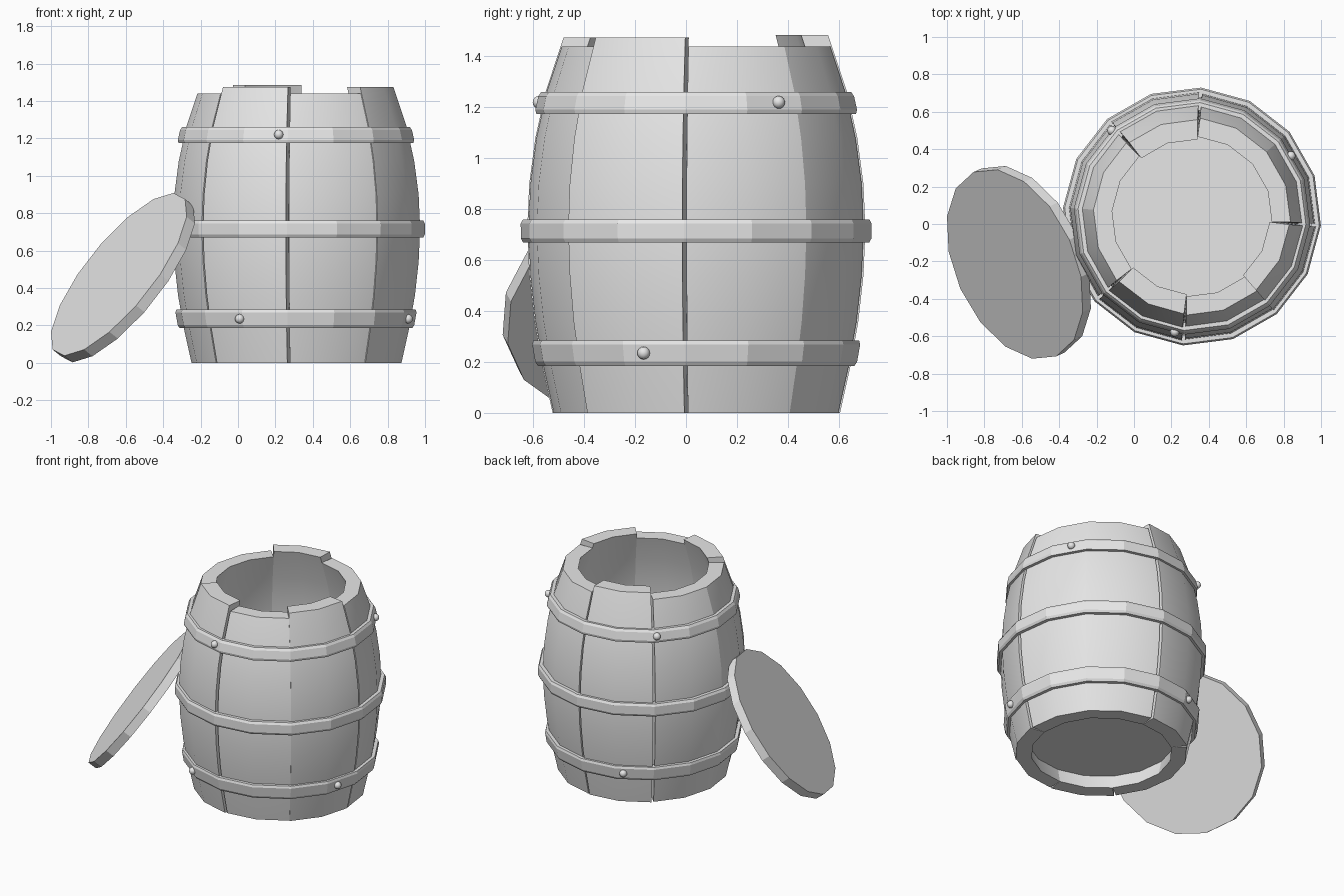
import bpy, bmesh, math
from mathutils import Vector

if "Cube" in bpy.data.objects:
    bpy.data.objects.remove(bpy.data.objects["Cube"], do_unlink=True)

CX, CY = 0.31, 0.04          # barrel axis
SIDES = 16
STEP = 360 / SIDES
START = -4                   # angle of the first stave edge
WALL = 0.10

grey = bpy.data.materials.new("plain_grey")
grey.use_nodes = True
grey.diffuse_color = (0.8, 0.8, 0.8, 1)
grey.node_tree.nodes["Principled BSDF"].inputs["Base Color"].default_value = (0.8, 0.8, 0.8, 1)

# Barrel silhouette: height, radius
PROFILE = [(0, 0.56), (0.18, 0.60), (0.36, 0.632), (0.54, 0.652), (0.72, 0.66),
           (0.9, 0.652), (1.08, 0.628), (1.26, 0.588), (1.44, 0.528)]


def radius_at(z):
    for (z0, r0), (z1, r1) in zip(PROFILE, PROFILE[1:]):
        if z <= z1 or z1 == PROFILE[-1][0]:
            return r0 + (r1 - r0) * (z - z0) / (z1 - z0)


def polar(angle, r, z):
    a = math.radians(angle)
    return Vector((CX + r * math.cos(a), CY + r * math.sin(a), z))


def finish(bm, name, smooth_angle=None):
    bmesh.ops.recalc_face_normals(bm, faces=bm.faces)
    mesh = bpy.data.meshes.new(name)
    bm.to_mesh(mesh)
    bm.free()
    mesh.materials.append(grey)
    obj = bpy.data.objects.new(name, mesh)
    bpy.context.collection.objects.link(obj)
    if smooth_angle:
        bpy.ops.object.select_all(action='DESELECT')
        obj.select_set(True)
        bpy.context.view_layer.objects.active = obj
        bpy.ops.object.shade_smooth_by_angle(angle=math.radians(smooth_angle))
    return obj


def bridge(bm, rings, closed=False):
    pairs = list(zip(rings, rings[1:]))
    if closed:
        pairs.append((rings[-1], rings[0]))
    for a, b in pairs:
        n = len(a)
        for i in range(n):
            j = (i + 1) % n
            bm.faces.new((a[i], a[j], b[j], b[i]))


def stave(name, start, top, out, groove_a, groove_b):
    """Two-sided curved board; grooved edges are cut back on the outside."""
    bm = bmesh.new()
    angles = [start, start + STEP, start + 2 * STEP]
    outer = [angles[0] + groove_a, angles[1], angles[2] - groove_b]
    rings = []
    for z in [p[0] for p in PROFILE[:-1]] + [top]:
        r = radius_at(z)
        pts = [polar(a, r + out, z) for a in outer]
        pts += [polar(a, r - WALL, z) for a in reversed(angles)]
        rings.append([bm.verts.new(p) for p in pts])
    bridge(bm, rings)
    for ring in (rings[0], rings[-1]):
        for ids in ((0, 1, 4, 5), (1, 2, 3, 4)):
            bm.faces.new([ring[i] for i in ids])
    finish(bm, name, 30)


# Staves: some stand taller and slightly proud of the others
TOPS = {2: 1.485, 5: 1.475, 7: 1.475}
SEAMS = {0, 2, 3, 5, 6}
for k in range(8):
    stave(f"stave_{k + 1}", START + k * 2 * STEP, TOPS.get(k, 1.44),
          0.006 if k in TOPS else 0,
          0.7 if k in SEAMS else 0, 0.7 if (k + 1) % 8 in SEAMS else 0)


def hoop(name, low, high, thickness):
    """Faceted band that follows the slope of the barrel."""
    bm = bmesh.new()
    lip = 0.016
    section = [(low, -0.02), (low, thickness * 0.75), (low + lip, thickness),
               (high - lip, thickness), (high, thickness * 0.75), (high, -0.02)]
    rings = []
    for k in range(SIDES):
        rings.append([bm.verts.new(polar(START + k * STEP, radius_at(z) + t, z))
                      for z, t in section])
    bridge(bm, rings, closed=True)
    finish(bm, name)


hoop("lower_hoop", 0.185, 0.285, 0.03)
hoop("middle_hoop", 0.67, 0.76, 0.032)
hoop("upper_hoop", 1.175, 1.26, 0.03)


def rivet(name, angle, z):
    bm = bmesh.new()
    bmesh.ops.create_uvsphere(bm, u_segments=12, v_segments=8, radius=0.025)
    # distance to the flat facet the rivet sits on
    offset = (angle - START) % STEP - STEP / 2
    flat = math.cos(math.radians(STEP / 2)) / math.cos(math.radians(offset))
    bmesh.ops.translate(bm, verts=bm.verts,
                        vec=polar(angle, (radius_at(z) + 0.03) * flat + 0.005, z))
    finish(bm, name, 40)


for i, a in enumerate((31.5, 133, 261.5)):
    rivet(f"upper_rivet_{i + 1}", a, 1.22)
for i, a in enumerate((-19, 113, 242)):
    rivet(f"lower_rivet_{i + 1}", a, 0.235)


def disc(name, r, thickness):
    bm = bmesh.new()
    bmesh.ops.create_cone(bm, cap_ends=True, segments=SIDES, radius1=r, radius2=r,
                          depth=thickness)
    return finish(bm, name)


# Recessed bottom board
base = disc("base_board", 0.50, 0.05)
base.location = (CX, CY, 0.125)
base.rotation_euler.z = math.radians(START)

# Lid leaning against the barrel
lid = disc("lid", 0.54, 0.06)
lid.location = (-0.615, -0.205, 0.455)
lid.rotation_euler = Vector((-0.735, -0.33, 0.592)).to_track_quat('Z', 'Y').to_euler()
